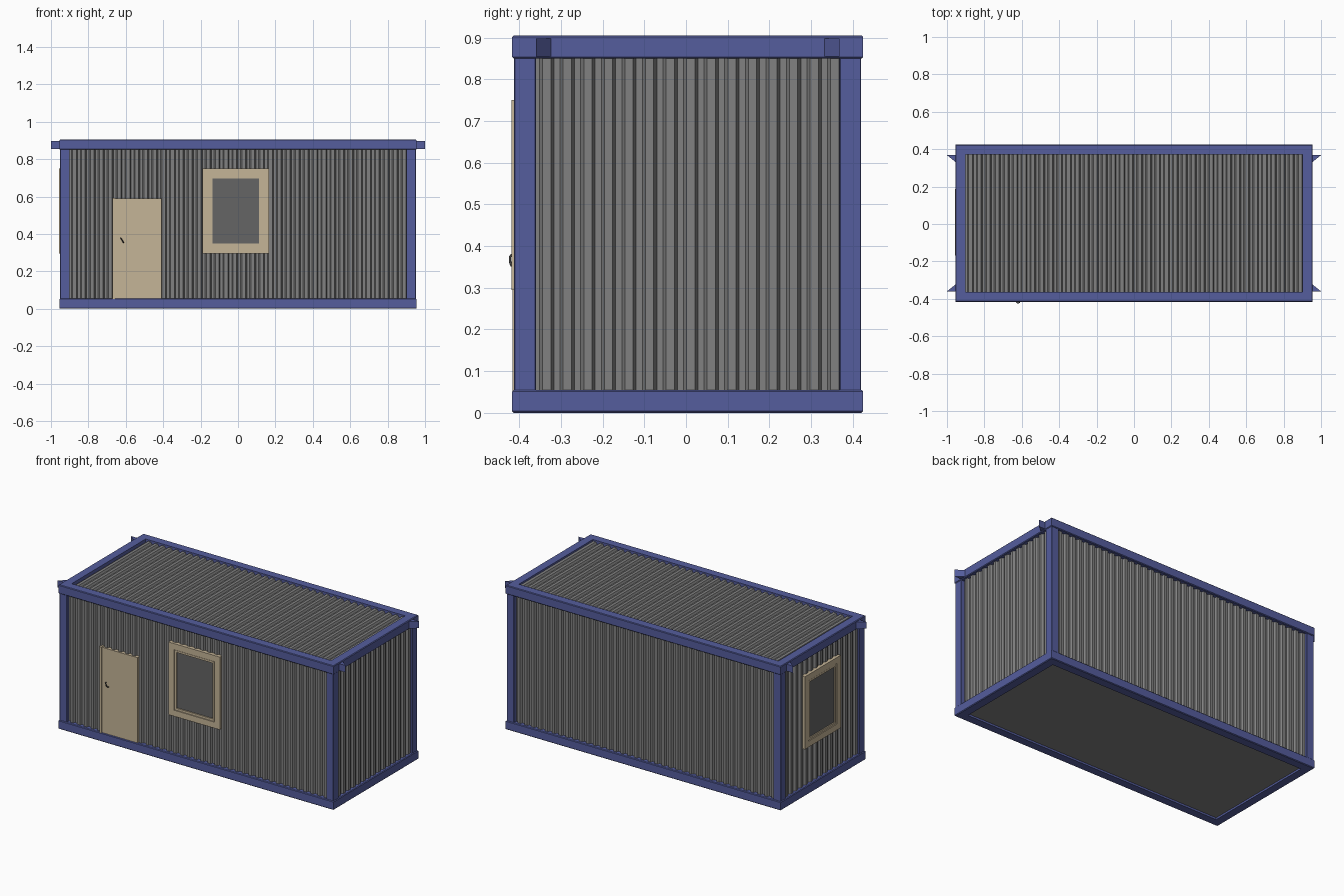
import bpy, bmesh
from math import pi
from mathutils import Matrix, Vector

if "Cube" in bpy.data.objects:
    bpy.data.objects.remove(bpy.data.objects["Cube"])

YC = 0.004  # body centre in y


def material(name, rgb):
    m = bpy.data.materials.new(name)
    m.diffuse_color = (*rgb, 1)
    m.use_nodes = True
    m.node_tree.nodes["Principled BSDF"].inputs["Base Color"].default_value = m.diffuse_color
    return m


BLUE = material("blue_paint", (0.09, 0.11, 0.34))
BEIGE = material("beige_paint", (0.56, 0.46, 0.31))
GREY = material("sheet_grey", (0.22, 0.22, 0.22))
GLASS = material("dark_glass", (0.13, 0.13, 0.13))
DARK = material("dark_metal", (0.05, 0.05, 0.05))


def finish(bm, name, mat, matrix=Matrix(), fix=True):
    if fix:
        bmesh.ops.recalc_face_normals(bm, faces=bm.faces)
    bm.transform(matrix)
    me = bpy.data.meshes.new(name)
    bm.to_mesh(me)
    bm.free()
    ob = bpy.data.objects.new(name, me)
    bpy.context.collection.objects.link(ob)
    me.materials.append(mat)
    return ob


def box(name, lo, hi, mat, bevel=0):
    lo, hi = Vector(lo), Vector(hi)
    bm = bmesh.new()
    bmesh.ops.create_cube(bm, size=1)
    for v in bm.verts:
        v.co = Vector([c * s for c, s in zip(v.co, hi - lo)]) + (lo + hi) / 2
    ob = finish(bm, name, mat)
    if bevel:
        b = ob.modifiers.new("bevel", "BEVEL")
        b.width, b.segments = bevel, 1
    return ob


# Mitred rectangular ring: profile is a closed list of (inset, height)
def ring(name, hx, hy, profile, mat, matrix=Matrix()):
    bm = bmesh.new()
    loops = [[bm.verts.new((sx * (hx - i), sy * (hy - i), z))
              for sx, sy in ((-1, -1), (1, -1), (1, 1), (-1, 1))]
             for i, z in profile]
    for a, b in zip(loops, loops[1:] + loops[:1]):
        for k in range(4):
            n = (k + 1) % 4
            bm.faces.new((a[k], a[n], b[n], b[k]))
    return finish(bm, name, mat, matrix)


# Trapezoid corrugated sheet, ridges along local y, ridge tops at local z = 0
def corrugated(name, length, height, matrix, pitch=0.048, depth=0.013):
    n = round(length / pitch)
    p = length / n
    pts = []
    for i in range(n):
        u = -length / 2 + i * p
        pts += [(u, -depth), (u + p * 0.3, -depth), (u + p * 0.45, 0), (u + p * 0.85, 0)]
    pts.append((length / 2, -depth))
    bm = bmesh.new()
    rows = [[bm.verts.new((u, v, w)) for u, w in pts] for v in (-height / 2, height / 2)]
    for i in range(len(pts) - 1):
        bm.faces.new((rows[0][i], rows[0][i + 1], rows[1][i + 1], rows[1][i]))
    ob = finish(bm, name, GREY, matrix, fix=False)
    s = ob.modifiers.new("thickness", "SOLIDIFY")
    s.thickness, s.offset = 0.006, -1
    return ob


# Placement on a wall: local z points outwards, local y points up
def wall(x, y, z, turn):
    return Matrix.Translation((x, y, z)) @ Matrix.Rotation(turn, 4, 'Z') @ Matrix.Rotation(pi / 2, 4, 'X')


# Bottom and top beam rings
c = 0.004
for name, z0 in (("bottom_frame", 0.0), ("top_frame", 0.85)):
    z1 = z0 + 0.055
    prof = [(c, z0), (0, z0 + c), (0, z1 - c), (c, z1), (0.054, z1), (0.054, z0)]
    ring(name, 0.955, 0.421, prof, BLUE, Matrix.Translation((0, YC, 0)))

# Corner posts
for sx, sn in ((-1, "left"), (1, "right")):
    for sy, fn in ((-1, "front"), (1, "back")):
        xs = sorted((sx * 0.90, sx * 0.951))
        ys = sorted((YC + sy * 0.364, YC + sy * 0.416))
        box(f"{fn}_{sn}_post", (xs[0], ys[0], 0.05), (xs[1], ys[1], 0.855), BLUE, 0.002)

        # Triangular lifting bracket on each end of the roof frame
        bm = bmesh.new()
        tri = [(0.95, 0.364), (1.0, 0.364), (0.95, 0.324)]
        f = bm.faces.new([bm.verts.new((sx * x, YC + sy * y, 0.855)) for x, y in tri])
        ext = bmesh.ops.extrude_face_region(bm, geom=[f])
        bmesh.ops.translate(bm, vec=(0, 0, 0.043),
                            verts=[g for g in ext["geom"] if isinstance(g, bmesh.types.BMVert)])
        finish(bm, f"{fn}_{sn}_bracket", BLUE)

# Corrugated walls and roof, floor panel
ZM, WH = 0.45, 0.80
corrugated("front_wall", 1.81, WH, wall(0, YC - 0.405, ZM, 0))
corrugated("back_wall", 1.81, WH, wall(0, YC + 0.405, ZM, pi))
corrugated("right_wall", 0.74, WH, wall(0.94, YC, ZM, pi / 2))
corrugated("left_wall", 0.74, WH, wall(-0.94, YC, ZM, -pi / 2))
corrugated("roof_sheet", 1.81, 0.74, Matrix.Translation((0, YC, 0.896)))
box("floor_panel", (-0.91, YC - 0.375, 0.012), (0.91, YC + 0.375, 0.03), GREY)

# Windows: stepped frame with a glass pane
for name, m in (("front", wall(-0.012, -0.403, 0.5225, 0)),
                ("left", wall(-0.942, 0.01, 0.5225, -pi / 2))):
    ring(f"{name}_window_frame", 0.178, 0.228,
         [(0, -0.01), (0, 0.015), (0.038, 0.015), (0.038, 0.009),
          (0.041, 0.009), (0.041, 0.012), (0.053, 0.012), (0.053, -0.01)], BEIGE, m)
    bm = bmesh.new()
    bm.faces.new([bm.verts.new((x, y, 0.005)) for x, y in
                  ((-0.13, -0.18), (0.13, -0.18), (0.13, 0.18), (-0.13, 0.18))])
    finish(bm, f"{name}_window_glass", GLASS, m, fix=False)

# Door leaf with a raised jamb on the handle side
box("door", (-0.67, -0.411, 0.05), (-0.41, -0.385, 0.59), BEIGE)
box("door_jamb", (-0.672, -0.416, 0.05), (-0.658, -0.385, 0.592), BEIGE)

# Door handle
cu = bpy.data.curves.new("door_handle", "CURVE")
cu.dimensions = '3D'
cu.bevel_depth, cu.bevel_resolution, cu.use_fill_caps = 0.003, 2, True
path = [(-0.627, -0.409, 0.378), (-0.627, -0.419, 0.378), (-0.624, -0.422, 0.374),
        (-0.617, -0.422, 0.362), (-0.612, -0.419, 0.354), (-0.611, -0.409, 0.353)]
sp = cu.splines.new('POLY')
sp.points.add(len(path) - 1)
for pt, co in zip(sp.points, path):
    pt.co = (*co, 1)
cu.materials.append(DARK)
bpy.context.collection.objects.link(bpy.data.objects.new("door_handle", cu))
